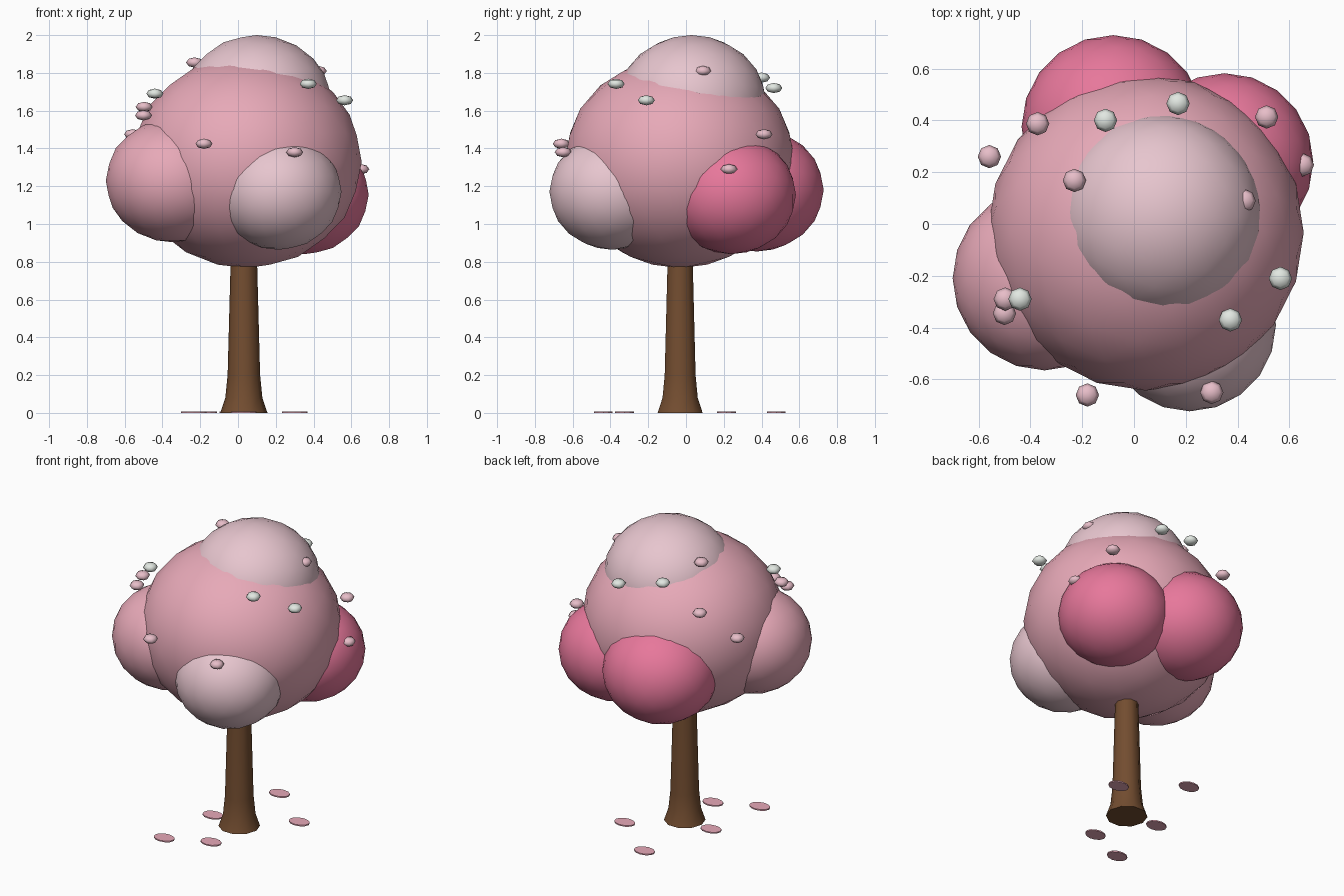
import bpy, bmesh, math
from mathutils import Matrix

if "Cube" in bpy.data.objects:
    bpy.data.objects.remove(bpy.data.objects["Cube"])


def material(name, rgb):
    m = bpy.data.materials.new(name)
    lin = [((c / 255 + 0.055) / 1.055) ** 2.4 for c in rgb]
    m.diffuse_color = (*lin, 1)
    m.use_nodes = True
    m.node_tree.nodes["Principled BSDF"].inputs["Base Color"].default_value = m.diffuse_color
    return m


BARK = material("bark brown", (115, 77, 48))
PINK = material("blossom pink", (235, 172, 187))
PALE = material("pale pink", (234, 200, 209))
DEEP = material("deep pink", (234, 121, 157))
BUD = material("bud pink", (232, 190, 201))
WHITE = material("blossom white", (230, 236, 230))


def finish(name, bm, mat, smooth=True):
    bmesh.ops.recalc_face_normals(bm, faces=bm.faces[:])
    me = bpy.data.meshes.new(name)
    bm.to_mesh(me)
    bm.free()
    for p in me.polygons:
        p.use_smooth = smooth and len(p.vertices) < 6
    me.materials.append(mat)
    ob = bpy.data.objects.new(name, me)
    bpy.context.collection.objects.link(ob)
    return ob


def blob(name, centre, r, mat, squash=0.92):
    bm = bmesh.new()
    bmesh.ops.create_icosphere(bm, subdivisions=3, radius=r)
    bmesh.ops.scale(bm, vec=(1, 1, squash), verts=bm.verts)
    bmesh.ops.translate(bm, vec=centre, verts=bm.verts)
    return finish(name, bm, mat)


# Trunk: flared, ten-sided
bm = bmesh.new()
SIDES = 10
rings = []
for z, r in ((0, 0.125), (0.08, 0.098), (0.2, 0.086), (0.95, 0.066)):
    rings.append([bm.verts.new((0.031 + r * math.cos(2 * math.pi * i / SIDES),
                                -0.031 + r * math.sin(2 * math.pi * i / SIDES), z))
                  for i in range(SIDES)])
for a, b in zip(rings, rings[1:]):
    for i in range(SIDES):
        j = (i + 1) % SIDES
        bm.faces.new((a[i], a[j], b[j], b[i]))
bm.faces.new(rings[0])
bm.faces.new(rings[-1])
finish("trunk", bm, BARK)

# Crown: one large ball with five smaller lobes
blob("crown_main", (0.045, -0.033, 1.328), 0.61, PINK)
blob("crown_top", (0.1, 0.03, 1.635), 0.397, PALE)
blob("crown_left", (-0.345, -0.21, 1.23), 0.355, PINK)
blob("crown_front", (0.215, -0.39, 1.17), 0.333, PALE)
blob("crown_right", (0.35, 0.24, 1.155), 0.342, DEEP)
blob("crown_back", (-0.08, 0.375, 1.18), 0.354, DEEP)


# Blossoms: small flattened balls on the crown
def blossom(name, centre, mat):
    bm = bmesh.new()
    bmesh.ops.create_uvsphere(bm, u_segments=8, v_segments=4, radius=0.045)
    bmesh.ops.scale(bm, vec=(1, 1, 0.6), verts=bm.verts)
    bmesh.ops.translate(bm, vec=centre, verts=bm.verts)
    finish(name, bm, mat)


white_spots = [(-0.44, -0.29, 1.69), (-0.11, 0.40, 1.775), (0.17, 0.465, 1.72),
               (0.565, -0.21, 1.655), (0.372, -0.37, 1.742)]
pink_spots = [(-0.372, 0.387, 1.64), (-0.23, 0.168, 1.855), (-0.558, 0.26, 1.475),
              (-0.497, -0.29, 1.62), (-0.5, -0.345, 1.575), (-0.18, -0.66, 1.425),
              (0.3, -0.65, 1.38), (0.512, 0.413, 1.475), (0.65, 0.228, 1.29),
              (0.425, 0.09, 1.81)]
for i, p in enumerate(white_spots):
    blossom(f"white_blossom_{i + 1}", p, WHITE)
for i, p in enumerate(pink_spots):
    blossom(f"pink_blossom_{i + 1}", p, BUD)

# Fallen petals: thin oval discs on the ground
for i, (x, y) in enumerate([(-0.03, 0.478), (-0.18, -0.005), (0.3, 0.214),
                            (-0.235, -0.438), (0.03, -0.325)]):
    bm = bmesh.new()
    bmesh.ops.create_cone(bm, cap_ends=True, segments=12, radius1=1, radius2=1, depth=1,
                          matrix=Matrix.Translation((x, y, 0.004)) @ Matrix.Diagonal((0.068, 0.05, 0.008, 1)))
    finish(f"fallen_petal_{i + 1}", bm, PINK, smooth=False)
